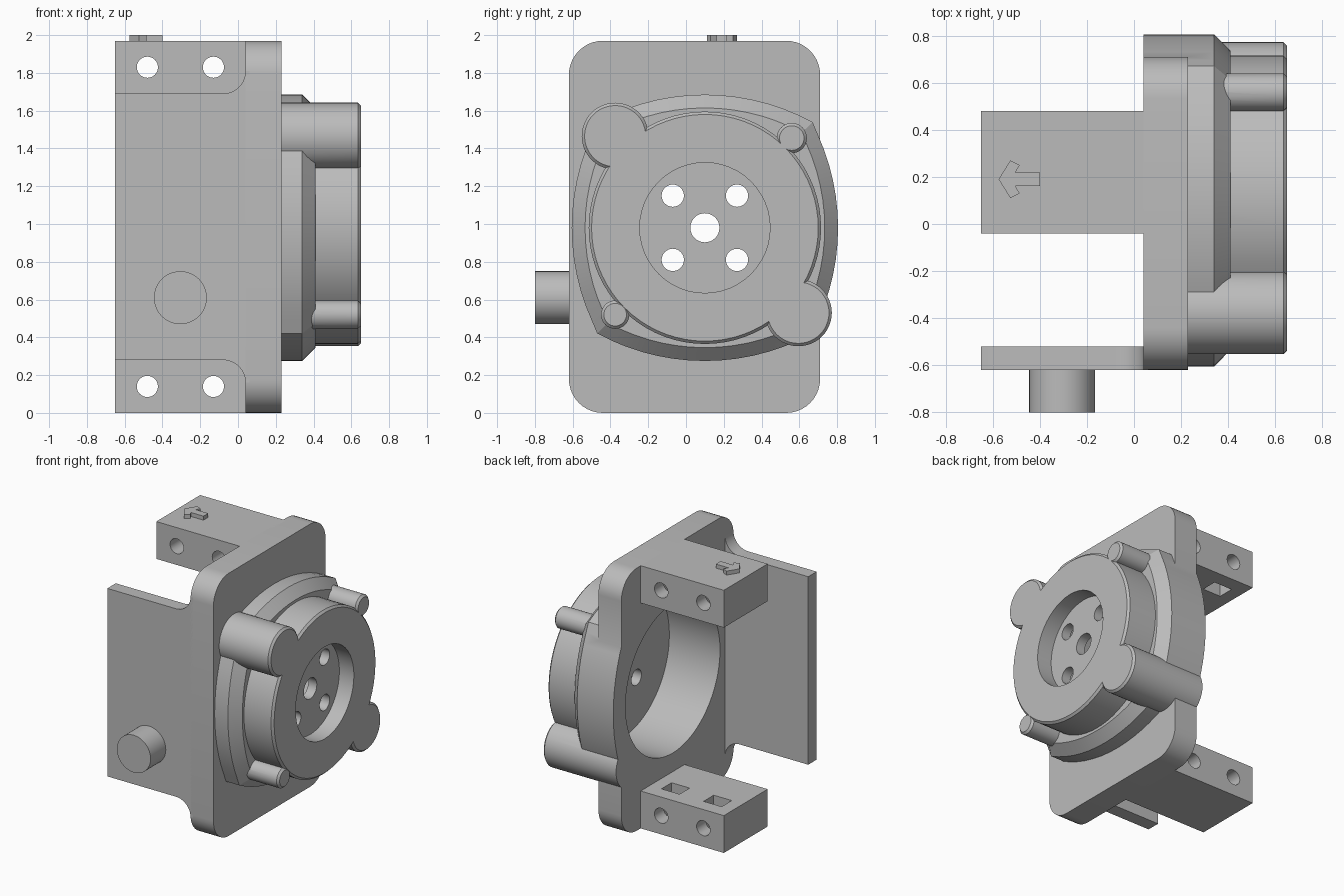
import bpy, bmesh, math
from mathutils import Vector

cube = bpy.data.objects.get("Cube")
if cube:
    bpy.data.objects.remove(cube, do_unlink=True)

grey = bpy.data.materials.new("plain_grey")
grey.use_nodes = True
grey.diffuse_color = (0.5, 0.5, 0.5, 1)
grey.node_tree.nodes["Principled BSDF"].inputs["Base Color"].default_value = (0.5, 0.5, 0.5, 1)

AXES = {
    "x": lambda u, v, w: (w, u, v),
    "y": lambda u, v, w: (u, w, v),
    "z": lambda u, v, w: (u, v, w),
}


def loft(name, axis, centre, outline, sections):
    """Solid from an outline repeated at (position, scale) sections along an axis."""
    bm = bmesh.new()
    rings = []
    for w, s in sections:
        rings.append([bm.verts.new(AXES[axis](centre[0] + u * s, centre[1] + v * s, w))
                      for u, v in outline])
    n = len(outline)
    for a, b in zip(rings, rings[1:]):
        for i in range(n):
            j = (i + 1) % n
            bm.faces.new((a[i], a[j], b[j], b[i]))
    bm.faces.new(rings[0])
    bm.faces.new(rings[-1])
    bmesh.ops.recalc_face_normals(bm, faces=bm.faces)
    mesh = bpy.data.meshes.new(name)
    bm.to_mesh(mesh)
    bm.free()
    mesh.materials.append(grey)
    ob = bpy.data.objects.new(name, mesh)
    bpy.context.collection.objects.link(ob)
    return ob


def arc(cx, cy, r, a0, a1, n):
    return [(cx + r * math.cos(math.radians(a0 + (a1 - a0) * i / n)),
             cy + r * math.sin(math.radians(a0 + (a1 - a0) * i / n))) for i in range(n + 1)]


def cylinder(name, axis, centre, r, lo, hi, chamfer=0.0, n=48):
    sections = [(lo, 1), (hi, 1)]
    if chamfer:
        sections = [(lo, 1), (hi - chamfer, 1), (hi, 1 - chamfer / r)]
    return loft(name, axis, centre, arc(0, 0, r, 0, 360, n)[:-1], sections)


def box(name, lo, hi):
    rect = [(lo[0], lo[1]), (hi[0], lo[1]), (hi[0], hi[1]), (lo[0], hi[1])]
    return loft(name, "z", (0, 0), rect, [(lo[2], 1), (hi[2], 1)])


def combine(ob, tools, operation):
    """Boolean each tool into the object, then remove the tool."""
    for tool in tools:
        mod = ob.modifiers.new("cut", "BOOLEAN")
        mod.object, mod.operation, mod.solver = tool, operation, "EXACT"
        bpy.context.view_layer.update()
        dg = bpy.context.evaluated_depsgraph_get()
        mesh = bpy.data.meshes.new_from_object(ob.evaluated_get(dg))
        ob.modifiers.clear()
        ob.data = mesh
        bpy.data.objects.remove(tool, do_unlink=True)


def smooth(ob):
    bpy.ops.object.select_all(action="DESELECT")
    ob.select_set(True)
    bpy.context.view_layer.objects.active = ob
    bpy.ops.object.shade_smooth_by_angle(angle=math.radians(25))


HUB = (0.10, 0.98)          # hub axis in y, z
BACK, FACE = 0.04, 0.65     # rear of plate and front of hub in x

# Mounting plate with rounded corners
r, y0, y1, z1 = 0.18, -0.62, 0.71, 1.97
outline = (arc(y1 - r, z1 - r, r, 0, 90, 10) + arc(y0 + r, z1 - r, r, 90, 180, 10)
           + arc(y0 + r, r, r, 180, 270, 10) + arc(y1 - r, r, r, 270, 360, 10))
housing = loft("housing", "x", (0, 0), outline, [(BACK, 1), (0.23, 1)])

# Chamfered flange: a square with four bowed sides
bow, reach = 1.19, 0.705
half = math.degrees(math.asin(0.57 / bow))
flange_outline = []
for k in range(4):
    a = math.radians(90 * k)
    off = reach - bow
    flange_outline += arc(off * math.cos(a), off * math.sin(a), bow,
                          90 * k - half, 90 * k + half, 14)[:-1]
flange = loft("flange", "x", HUB, flange_outline, [(BACK, 1), (0.34, 1), (0.41, 0.9)])

# Round hub with two large and two small corner bosses
hub = cylinder("hub", "x", HUB, 0.615, 0.3, FACE, 0.015, 72)
bosses = [
    cylinder("large_boss", "x", (-0.375, 1.465), 0.177, BACK, FACE, 0.015),
    cylinder("large_boss", "x", (0.595, 0.53), 0.177, BACK, FACE, 0.015),
    cylinder("small_boss", "x", (0.56, 1.455), 0.08, 0.3, FACE, 0.015, 32),
    cylinder("small_boss", "x", (-0.375, 0.52), 0.075, 0.3, FACE, 0.015, 32),
]
combine(housing, [flange, hub] + bosses, "UNION")

# Rear bore, front recess and drive holes
holes = [
    cylinder("bore", "x", HUB, 0.56, -0.1, 0.46, n=64),
    cylinder("recess", "x", HUB, 0.345, 0.53, 0.8),
    cylinder("centre_hole", "x", HUB, 0.077, 0.3, 0.8, n=32),
]
for sy in (-1, 1):
    for sz in (-1, 1):
        holes.append(cylinder("drive_hole", "x", (HUB[0] + 0.17 * sy, HUB[1] + 0.17 * sz),
                              0.059, 0.3, 0.8, n=32))
combine(housing, holes, "DIFFERENCE")
smooth(housing)

# Two rear arms with cross holes and nut slots opening inward
for name, lo, hi, slot in (("lower_arm", 0, 0.28, (0.06, 0.4)),
                           ("upper_arm", 1.69, 1.97, (1.57, 1.91))):
    arm = box(name, (-0.65, -0.04, lo), (BACK + 0.02, 0.48, hi))
    cuts = []
    for x in (-0.48, -0.13):
        cuts.append(cylinder("screw_hole", "y", (x, (lo + hi) / 2), 0.056, -0.3, 0.7, n=32))
        cuts.append(box("nut_slot", (x - 0.075, 0.25, slot[0]), (x + 0.075, 0.37, slot[1])))
    combine(arm, cuts, "DIFFERENCE")
    smooth(arm)

# Side cover that flares into the plate, with a round plug
mid = 0.985
upper = [(-0.65, 1.69)] + arc(-0.08, 1.81, 0.12, 270, 360, 10) + [(0.06, 1.81)]
cover_outline = upper + [(x, 2 * mid - z) for x, z in reversed(upper)]
cover = loft("side_cover", "y", (0, 0), cover_outline, [(-0.62, 1), (-0.52, 1)])
smooth(cover)
smooth(cylinder("plug", "y", (-0.305, 0.61), 0.14, -0.80, -0.6))

# Raised direction arrow on the upper arm
side = [(-0.09, 0.0), (-0.04, 0.08), (0.0, 0.06), (-0.02, 0.028), (0.085, 0.028)]
arrow = side + [(u, -v) for u, v in reversed(side[1:])]
loft("direction_arrow", "z", (-0.485, 0.19), arrow, [(1.96, 1), (2.0, 1)])
